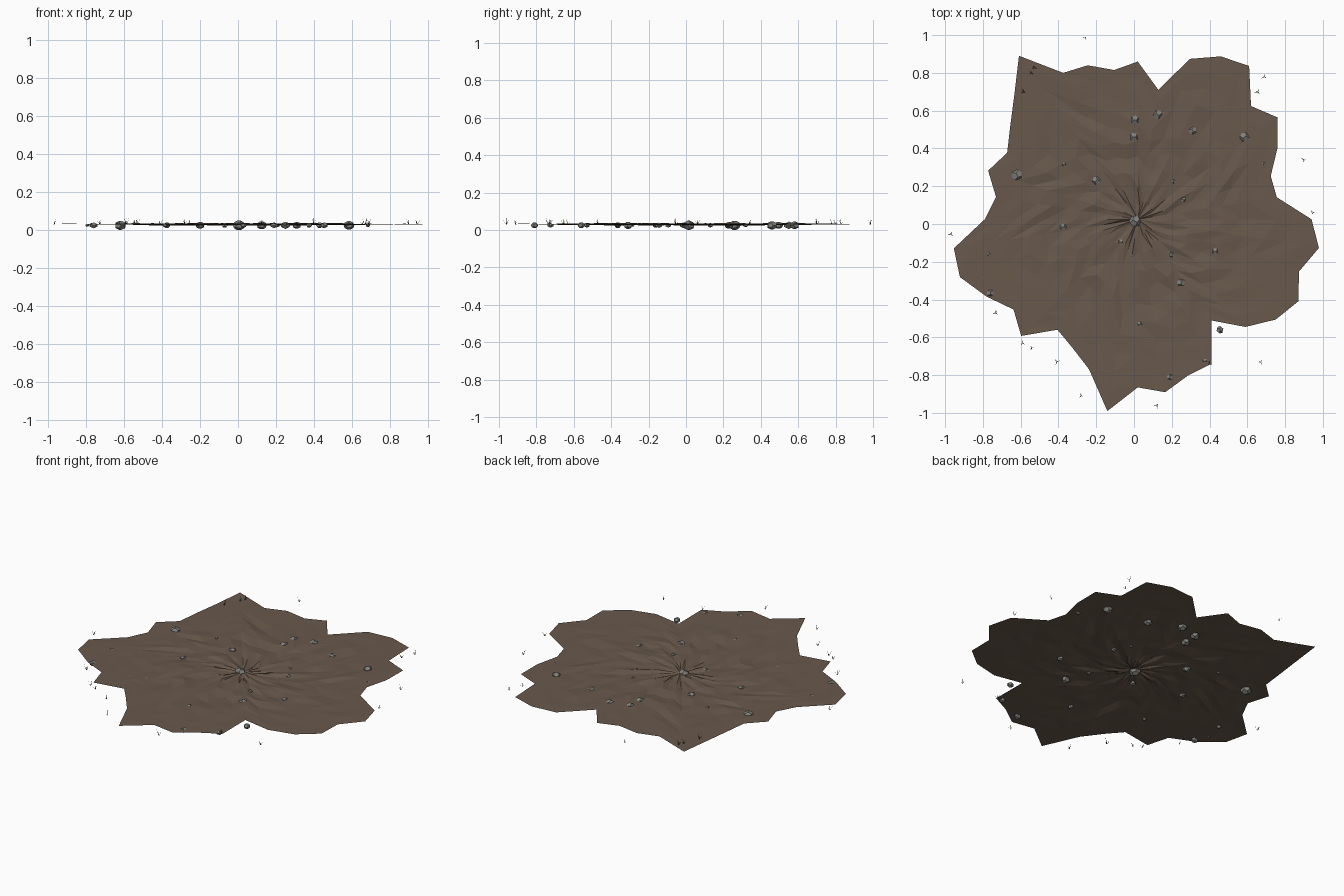
import bpy, bmesh, math, random
from mathutils import Vector

if "Cube" in bpy.data.objects:
    bpy.data.objects.remove(bpy.data.objects["Cube"])

random.seed(7)
CX, CY = 0.02, 0.025      # hub of the ground fan
RINGS = 10
EDGE = [.92, .745, .74, .83, .916, .848, 1.003, .968, .893, .694,
        .835, .80, .857, .87, 1.07, .925, .835, .776, .833, .76,
        .81, .986, .99, .90, .813, .873, .723, .763, .835, 1.028,
        .89, .927, .868, .859, .662, .806, .903, .955, .897, .971]


def material(name, rgb):
    m = bpy.data.materials.new(name)
    m.diffuse_color = (*rgb, 1)
    m.use_nodes = True
    m.node_tree.nodes["Principled BSDF"].inputs["Base Color"].default_value = m.diffuse_color
    return m


def finish(bm, name, mat):
    me = bpy.data.meshes.new(name)
    bm.to_mesh(me)
    bm.free()
    me.materials.append(mat)
    ob = bpy.data.objects.new(name, me)
    bpy.context.collection.objects.link(ob)
    return ob


soil = material("soil", (.14, .10, .073))
rock = material("rock", (.22, .22, .20))
straw = material("dry_grass", (.10, .10, .06))

# Ground patch: ragged disc of concentric rings with slight bumps
bm = bmesh.new()
n = len(EDGE)
hub = bm.verts.new((CX, CY, .03))
rings = []
for k in range(1, RINGS + 1):
    f = k / RINGS
    bump = .007 if f < .75 else .002
    rings.append([bm.verts.new((CX + r * f * math.cos(math.tau * i / n),
                                CY + r * f * math.sin(math.tau * i / n),
                                .029 + .003 * f + random.uniform(-bump, bump)))
                  for i, r in enumerate(EDGE)])
for i in range(n):
    j = (i + 1) % n
    bm.faces.new((hub, rings[0][i], rings[0][j]))
    for a, b in zip(rings, rings[1:]):
        bm.faces.new((a[i], b[i], b[j]))
        bm.faces.new((a[i], b[j], a[j]))
finish(bm, "dirt_patch", soil)

# Stones: squashed dodecahedra (x, y, radius)
STONES = [(-.62, .26, .032), (.005, .55, .027), (0, .46, .027), (.125, .58, .027),
          (.31, .495, .024), (.585, .46, .029), (-.2, .23, .024), (.005, .015, .033),
          (-.375, -.015, .019), (-.07, -.095, .017), (-.37, .315, .011), (.21, .225, .011),
          (.26, .13, .015), (.685, .32, .012), (.43, -.145, .019), (.2, -.165, .014),
          (.25, -.31, .025), (.455, -.56, .02), (.375, -.725, .017), (.19, -.81, .02),
          (.03, -.53, .016), (-.385, -.365, .013), (-.76, -.365, .021), (-.77, -.16, .015),
          (-.795, -.285, .01)]
PHI = (1 + 5 ** .5) / 2
S = (-1, 1)
DODECA = [Vector((x, y, z)) for x in S for y in S for z in S]
for a in S:
    for b in S:
        p, q = a / PHI, b * PHI
        DODECA += [Vector((0, p, q)), Vector((p, q, 0)), Vector((q, 0, p))]
for x, y, r in STONES:
    bm = bmesh.new()
    turn = random.uniform(0, math.tau)
    c, s = math.cos(turn), math.sin(turn)
    for v in DODECA:
        v = v / 3 ** .5 * r
        bm.verts.new((x + c * v.x - s * v.y, y + s * v.x + c * v.y, .025 + .8 * v.z))
    bmesh.ops.convex_hull(bm, input=bm.verts)
    bmesh.ops.recalc_face_normals(bm, faces=bm.faces)
    finish(bm, "stone", rock)

# Grass tufts: thin pointed blades leaning outwards, around the rim
TUFTS = [(-.26, .985), (.69, .78), (.655, .70), (-.97, -.055), (.9, .34), (.945, .06),
         (-.53, .83), (-.545, .80), (-.585, .70), (-.73, -.47), (-.59, -.63),
         (-.54, -.655), (-.41, -.73), (-.28, -.91), (.12, -.96), (.67, -.73), (.4, -.74)]
for x, y in TUFTS:
    bm = bmesh.new()
    start = random.uniform(0, math.tau)
    for k in range(3):
        a = start + k * math.tau / 3 + random.uniform(-.4, .4)
        d = Vector((math.cos(a), math.sin(a), 0))
        w = Vector((-d.y, d.x, 0)) * .0025
        base = Vector((x, y, .03)) + d * .002
        tip = base + d * random.uniform(.008, .018) + Vector((0, 0, random.uniform(.022, .036)))
        bm.faces.new([bm.verts.new(p) for p in (base - w, base + w, tip)])
    finish(bm, "grass_tuft", straw)
